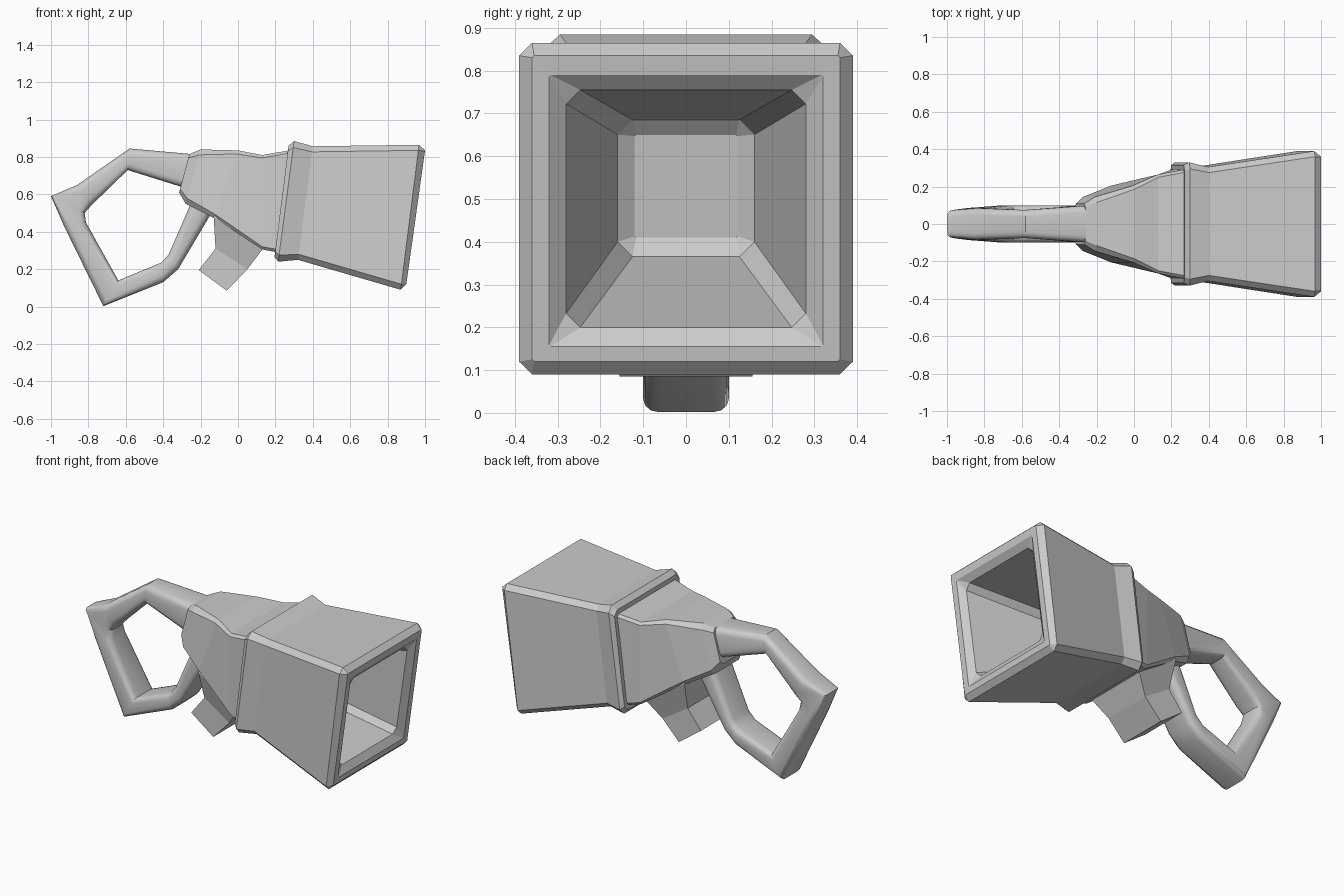
import bpy, bmesh, math
from mathutils import Vector


def section(a, b, w, c, segs):
    """Rounded or chamfered rectangle spanning a -> b in the xz plane, half width w in y."""
    a, b = Vector((a[0], 0, a[1])), Vector((b[0], 0, b[1]))
    mid, half = (a + b) / 2, (a - b).length / 2
    u = (a - b).normalized()
    pts = []
    for k, (sy, su) in enumerate([(1, 1), (-1, 1), (-1, -1), (1, -1)]):
        for i in range(segs + 1):
            t = math.pi / 2 * (k + i / segs)
            y = sy * (w - c) + c * math.cos(t)
            pts.append(mid + u * (su * (half - c) + c * math.sin(t)) + Vector((0, y, 0)))
    return pts


def loft(name, sections, segs=1, smooth=False):
    """Skin a row of (x1, z1, x2, z2, half width, corner) sections and cap both ends."""
    bm = bmesh.new()
    rings = [[bm.verts.new(p) for p in section(s[:2], s[2:4], s[4], s[5], segs)]
             for s in sections]
    n = len(rings[0])
    for r, q in zip(rings, rings[1:]):
        for i in range(n):
            j = (i + 1) % n
            bm.faces.new((r[i], r[j], q[j], q[i]))
    bm.faces.new(rings[0])
    bm.faces.new(rings[-1])
    bmesh.ops.remove_doubles(bm, verts=bm.verts, dist=1e-4)
    bmesh.ops.recalc_face_normals(bm, faces=bm.faces)
    me = bpy.data.meshes.new(name)
    bm.to_mesh(me)
    bm.free()
    ob = bpy.data.objects.new(name, me)
    bpy.context.collection.objects.link(ob)
    if smooth:
        bpy.context.view_layer.objects.active = ob
        ob.select_set(True)
        bpy.ops.object.shade_smooth_by_angle(angle=math.radians(35))
        ob.select_set(False)
    return ob


# Flared square horn: collar, outer shell, rim, then back into the cavity
loft("horn", [
    (0.27, 0.86, 0.195, 0.265, 0.315, 0.03),
    (0.30, 0.885, 0.215, 0.24, 0.33, 0.035),
    (0.40, 0.857, 0.32, 0.25, 0.305, 0.03),
    (0.968, 0.865, 0.87, 0.09, 0.39, 0.03),
    (1.0, 0.835, 0.90, 0.12, 0.36, 0.005),
    (0.993, 0.79, 0.905, 0.155, 0.32, 0.003),
    (0.96, 0.755, 0.88, 0.20, 0.28, 0.033),
    (0.43, 0.685, 0.385, 0.365, 0.16, 0.035),
    (0.40, 0.65, 0.365, 0.41, 0.12, 0.003),
])

# Tapered body between horn and handle
loft("body", [
    (-0.26, 0.815, -0.315, 0.61, 0.11, 0.02),
    (-0.20, 0.84, -0.28, 0.55, 0.145, 0.03),
    (0.0, 0.835, -0.13, 0.475, 0.205, 0.02),
    (0.13, 0.81, 0.13, 0.305, 0.265, 0.015),
    (0.29, 0.838, 0.21, 0.29, 0.295, 0.015),
])

# Angled block under the body
loft("lower_block", [
    (-0.21, 0.195, -0.06, 0.085, 0.155, 0),
    (-0.12, 0.31, 0.05, 0.20, 0.155, 0),
    (-0.13, 0.48, 0.13, 0.305, 0.20, 0),
    (-0.08, 0.55, 0.15, 0.40, 0.18, 0),
])

# Rounded loop handle, from the upper arm round to the lower arm (outer, inner edge)
loft("loop_handle", [
    (-0.22, 0.813, -0.27, 0.63, 0.10, 0.035),
    (-0.58, 0.845, -0.59, 0.73, 0.075, 0.035),
    (-0.86, 0.65, -0.785, 0.54, 0.085, 0.035),
    (-1.0, 0.59, -0.82, 0.50, 0.075, 0.035),
    (-0.93, 0.43, -0.813, 0.45, 0.085, 0.035),
    (-0.72, 0.002, -0.64, 0.14, 0.10, 0.035),
    (-0.40, 0.13, -0.41, 0.235, 0.10, 0.035),
    (-0.32, 0.20, -0.37, 0.28, 0.10, 0.035),
    (-0.13, 0.52, -0.24, 0.58, 0.10, 0.035),
], segs=3, smooth=True)
